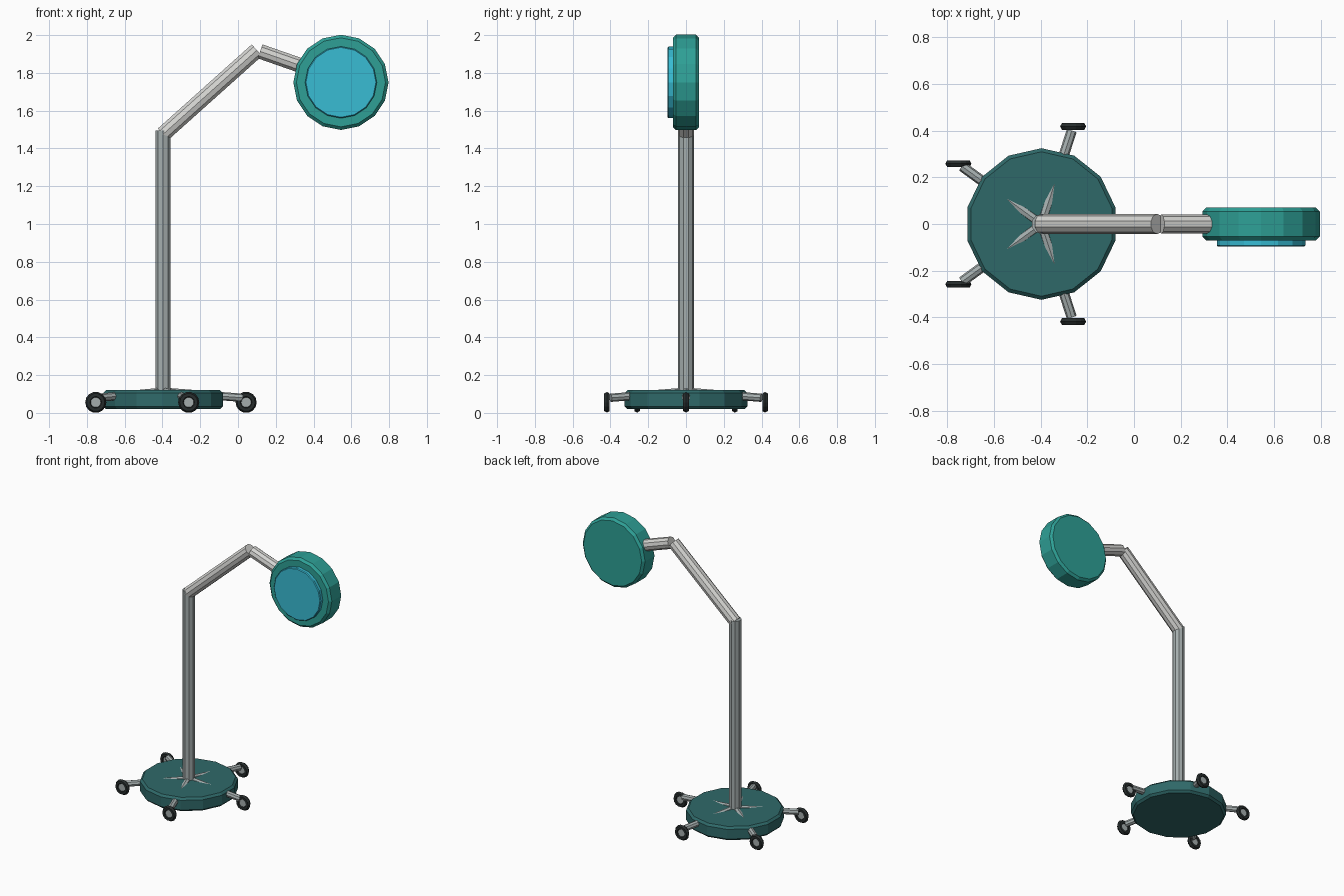
import bpy
import math
from mathutils import Vector

if "Cube" in bpy.data.objects:
    bpy.data.objects.remove(bpy.data.objects["Cube"])


def material(name, rgb):
    """Flat colour from 0-255 display values."""
    m = bpy.data.materials.new(name)
    lin = [((c / 255 + 0.055) / 1.055) ** 2.4 for c in rgb]
    m.diffuse_color = (*lin, 1)
    m.use_nodes = True
    m.node_tree.nodes["Principled BSDF"].inputs["Base Color"].default_value = m.diffuse_color
    return m


DARK_TEAL = material("dark teal", (47, 105, 105))
TEAL = material("teal", (46, 160, 150))
LENS = material("cyan glass", (56, 188, 212))
SILVER = material("silver", (212, 212, 209))
STEEL = material("steel grey", (165, 174, 174))
RUBBER = material("black rubber", (38, 44, 44))


def finish(name, mat, bevel=0.0):
    ob = bpy.context.object
    ob.name = name
    ob.data.materials.append(mat)
    if bevel:
        mod = ob.modifiers.new("edge chamfer", 'BEVEL')
        mod.width = bevel
        mod.segments = 1
        mod.limit_method = 'ANGLE'
        mod.angle_limit = math.radians(40)
    return ob


def rod(name, a, b, radius, sides, mat, bevel=0.0):
    """Straight cylinder between two points, one edge turned towards +y where possible."""
    a, b = Vector(a), Vector(b)
    d = b - a
    rot = (0, math.atan2(math.hypot(d.x, d.y), d.z), math.atan2(d.y, d.x))
    bpy.ops.mesh.primitive_cylinder_add(vertices=sides, radius=radius, depth=d.length,
                                        location=(a + b) / 2, rotation=rot)
    return finish(name, mat, bevel)


CX = -0.397  # centre of the stand

# Base disc and upright pole
rod("base", (CX, 0, 0.02), (CX, 0, 0.12), 0.325, 14, DARK_TEAL, 0.015)
rod("pole", (CX, 0, 0.06), (CX, 0, 1.495), 0.043, 10, STEEL)

# Two-part arm
rod("lower_arm", (CX, 0, 1.475), (0.10, 0, 1.92), 0.043, 10, SILVER)
rod("upper_arm", (0.117, 0, 1.914), (0.36, 0, 1.829), 0.041, 10, SILVER)

# Lamp head and lens
HX, HZ = 0.545, 1.75
rod("lamp_head", (HX, 0.07, HZ), (HX, -0.07, HZ), 0.252, 16, TEAL, 0.016)
rod("lens", (HX, -0.05, HZ), (HX, -0.097, HZ), 0.19, 16, LENS, 0.005)

# Five struts with castors
for i in range(5):
    t = math.tau * i / 5
    c, s = math.cos(t), math.sin(t)
    rod(f"strut_{i}", (CX, 0, 0.112), (CX + 0.42 * c, 0.42 * s, 0.08), 0.022, 8, STEEL)
    wx, wy, wz = CX + 0.44 * c, 0.44 * s, 0.056
    bpy.ops.mesh.primitive_torus_add(major_segments=14, minor_segments=6,
                                     major_radius=0.039, minor_radius=0.017,
                                     location=(wx, wy, wz), rotation=(math.pi / 2, 0, 0))
    finish(f"wheel_{i}", RUBBER)
    rod(f"wheel_hub_{i}", (wx, wy + 0.008, wz), (wx, wy - 0.008, wz), 0.028, 10, STEEL)
